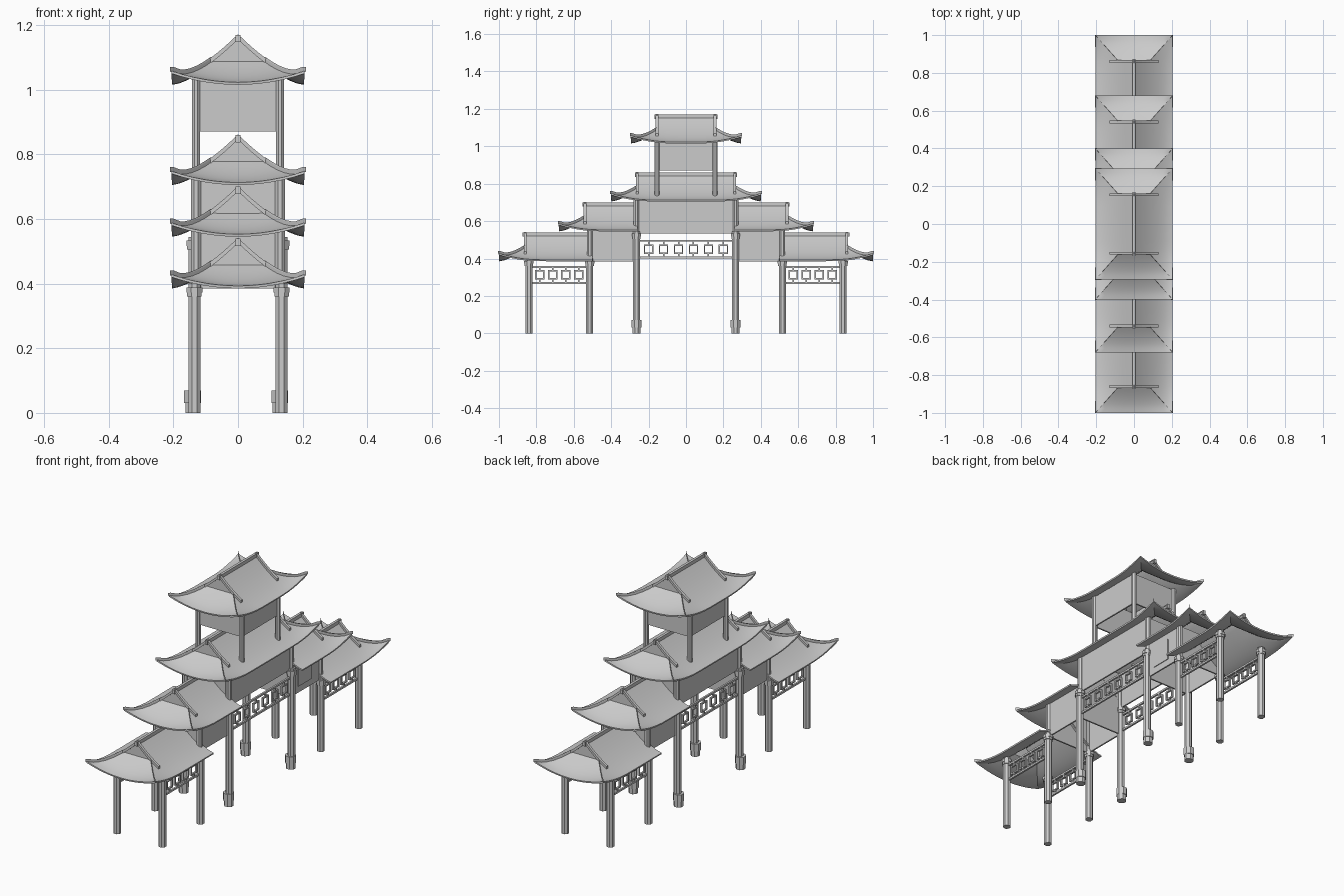
import bpy, bmesh, math
from mathutils import Vector, Matrix

cube = bpy.data.objects.get("Cube")
if cube:
    bpy.data.objects.remove(cube, do_unlink=True)

stone = bpy.data.materials.new("grey_stone")
stone.use_nodes = True
GREY = (0.6, 0.6, 0.6, 1)
stone.diffuse_color = GREY
stone.node_tree.nodes["Principled BSDF"].inputs["Base Color"].default_value = GREY

W = 0.205       # half width of every roof
GABLE = 0.14    # distance from the roof end to the gable
GX = 0.08       # half width of the gable foot
COL = 0.135     # column offset from the middle


def finish(name, bm, mirror=(True, True), thick=0, smooth=False):
    bmesh.ops.remove_doubles(bm, verts=bm.verts, dist=0.0001)
    mesh = bpy.data.meshes.new(name)
    bm.to_mesh(mesh)
    bm.free()
    mesh.materials.append(stone)
    ob = bpy.data.objects.new(name, mesh)
    bpy.context.collection.objects.link(ob)
    if any(mirror):
        mod = ob.modifiers.new("mirror", "MIRROR")
        mod.use_axis = (mirror[0], mirror[1], False)
    if thick:
        mod = ob.modifiers.new("thickness", "SOLIDIFY")
        mod.thickness = thick
        mod.offset = -1
    if smooth:
        bpy.ops.object.select_all(action="DESELECT")
        ob.select_set(True)
        bpy.context.view_layer.objects.active = ob
        bpy.ops.object.convert(target="MESH")
        bpy.ops.object.shade_smooth_by_angle(angle=math.radians(30))


def box(bm, x0, x1, y0, y1, z0, z1):
    mat = Matrix.Translation(((x0 + x1) / 2, (y0 + y1) / 2, (z0 + z1) / 2))
    mat = mat @ Matrix.Diagonal((x1 - x0, y1 - y0, z1 - z0, 1))
    bmesh.ops.create_cube(bm, size=1, matrix=mat)


def prism(bm, x, y, z0, z1, r):
    mat = Matrix.Translation((x, y, (z0 + z1) / 2)) @ Matrix.Rotation(math.pi / 8, 4, "Z")
    bmesh.ops.create_cone(bm, cap_ends=True, segments=8, radius1=r, radius2=r,
                          depth=z1 - z0, matrix=mat)


def beam(bm, points, side, height):
    """Sweep an upright rectangle along the points."""
    rings = []
    for p in points:
        top = p + Vector((0, 0, height))
        rings.append([bm.verts.new(v) for v in (p - side, p + side, top + side, top - side)])
    for a, b in zip(rings, rings[1:]):
        for i in range(4):
            j = (i + 1) % 4
            bm.faces.new((a[i], a[j], b[j], b[i]))
    bm.faces.new(rings[0])
    bm.faces.new(rings[-1])
    bmesh.ops.recalc_face_normals(bm, faces=bm.faces)


def slope(x, d, foot, base):
    """Roof height: curved slope plus the upturned corner."""
    lift = 0.035 * (x / W) ** 2 * max(0, 1 - d / 0.22) ** 2
    return base + 0.135 * max(0, 1 - max(x, foot) / W) ** 1.5 + lift


def hip_x(d):
    return W - (W - GX) * min(d, GABLE) / GABLE


def roof(name, inner, outer, eave):
    base = eave + 0.008
    # Tiled slopes, end skirt and gable as one quarter grid
    rows = [(GABLE * i / 6, True) for i in range(7)]
    run = outer - GABLE - inner
    rows += [(GABLE + run * f, False) for f in (0, 0.15, 0.4, 1)]
    bm = bmesh.new()
    grid = []
    for d, skirt in rows:
        h = hip_x(d)
        xs = [h * i / 6 for i in range(7)] + [h + (W - h) * i / 6 for i in range(1, 7)]
        grid.append([bm.verts.new((x, outer - d, slope(x, d, h if skirt else 0, base)))
                     for x in xs])
    for a, b in zip(grid, grid[1:]):
        for i in range(len(a) - 1):
            bm.faces.new((a[i], b[i], b[i + 1], a[i + 1]))
    bmesh.ops.dissolve_degenerate(bm, dist=0.0001, edges=bm.edges)
    # Turn every face up or outward
    for f in bm.faces:
        f.normal_update()
        if f.normal.z + f.normal.y * 0.5 < 0:
            f.normal_flip()
    finish(name, bm, thick=0.008, smooth=True)

    # Ridge, gable ridges and hips
    bm = bmesh.new()
    yg = outer - GABLE
    box(bm, 0, 0.007, inner, yg + 0.014, eave + 0.132, eave + 0.155)
    path = [Vector((x, yg, slope(x, GABLE, 0, base) - 0.002))
            for x in [0.13 * i / 6 for i in range(7)]]
    beam(bm, path, Vector((0, 0.007, 0)), 0.016)
    path = [Vector((hip_x(d), outer - d, slope(hip_x(d), d, 0, base) - 0.002))
            for d in [GABLE * (1 - i / 6) for i in range(7)]]
    beam(bm, path, Vector((0.005, 0.005, 0)), 0.015)
    finish(name + "_ridges", bm)


roof("top_roof", 0, 0.295, 1.015)
roof("second_roof", 0, 0.40, 0.705)
roof("third_roof", 0.26, 0.68, 0.545)
roof("lowest_roof", 0.50, 1.0, 0.385)

# Columns with capitals
bm = bmesh.new()
for y, top in ((0.84, 0.40), (0.515, 0.40), (0.265, 0.545)):
    prism(bm, COL, y, 0, top, 0.02)
    prism(bm, COL, y, top - 0.04, top - 0.028, 0.024)
    prism(bm, COL, y, top - 0.028, top - 0.012, 0.027)
finish("columns", bm)

# Stone bases on the middle columns
bm = bmesh.new()
for x in (COL, -COL):
    prism(bm, x - 0.006, 0.265, 0, 0.03, 0.024)
    prism(bm, x - 0.006, 0.265, 0.03, 0.07, 0.028)
finish("column_bases", bm, (False, True))

# Slim posts of the upper tiers
bm = bmesh.new()
prism(bm, 0.13, 0.155, 0.735, 1.045, 0.014)
prism(bm, 0.13, 0.265, 0.535, 0.735, 0.016)
prism(bm, 0.13, 0.515, 0.39, 0.575, 0.016)
finish("upper_posts", bm)


def walls(name, y0, y1, z0, z1):
    """Side panels and cross panels of one tier."""
    bm = bmesh.new()
    box(bm, 0.126, 0.134, y0, y1, z0, z1)
    for y in {y0, y1} - {0}:
        box(bm, 0, 0.13, y - 0.004, y + 0.004, z0, z1)
    finish(name, bm)


walls("top_walls", 0, 0.155, 0.87, 1.04)
walls("second_walls", 0, 0.265, 0.535, 0.735)
walls("third_walls", 0.265, 0.515, 0.385, 0.575)

# Raised plaque on one side panel
bm = bmesh.new()
box(bm, 0.133, 0.138, 0.32, 0.43, 0.42, 0.535)
finish("wall_plaque", bm, (False, False))


def lattice(name, y0, y1, z0, z1, count, mirror):
    """Two rails joined by a row of open squares."""
    bm = bmesh.new()
    x0, x1 = COL - 0.005, COL + 0.005
    for z in (z0, z1 - 0.01):
        box(bm, x0, x1, y0, y1, z, z + 0.01)
    mid, r, t = (z0 + z1) / 2, 0.025, 0.007
    step = (y1 - y0) / (count + 0.25)
    for i in range(count):
        c = (y0 + y1) / 2 + (i - (count - 1) / 2) * step
        for s in (-1, 1):
            e = s * (r - t / 2)
            box(bm, x0, x1, c + e - t / 2, c + e + t / 2, mid - r, mid + r)
            box(bm, x0, x1, c - r, c + r, mid + e - t / 2, mid + e + t / 2)
        box(bm, x0, x1, c - 0.004, c + 0.004, z0, mid - r)
        box(bm, x0, x1, c - 0.004, c + 0.004, mid + r, z1)
    finish(name, bm, mirror)


lattice("middle_lattice", -0.25, 0.25, 0.40, 0.50, 6, (True, False))
lattice("side_lattice", 0.53, 0.825, 0.265, 0.36, 4, (True, True))
